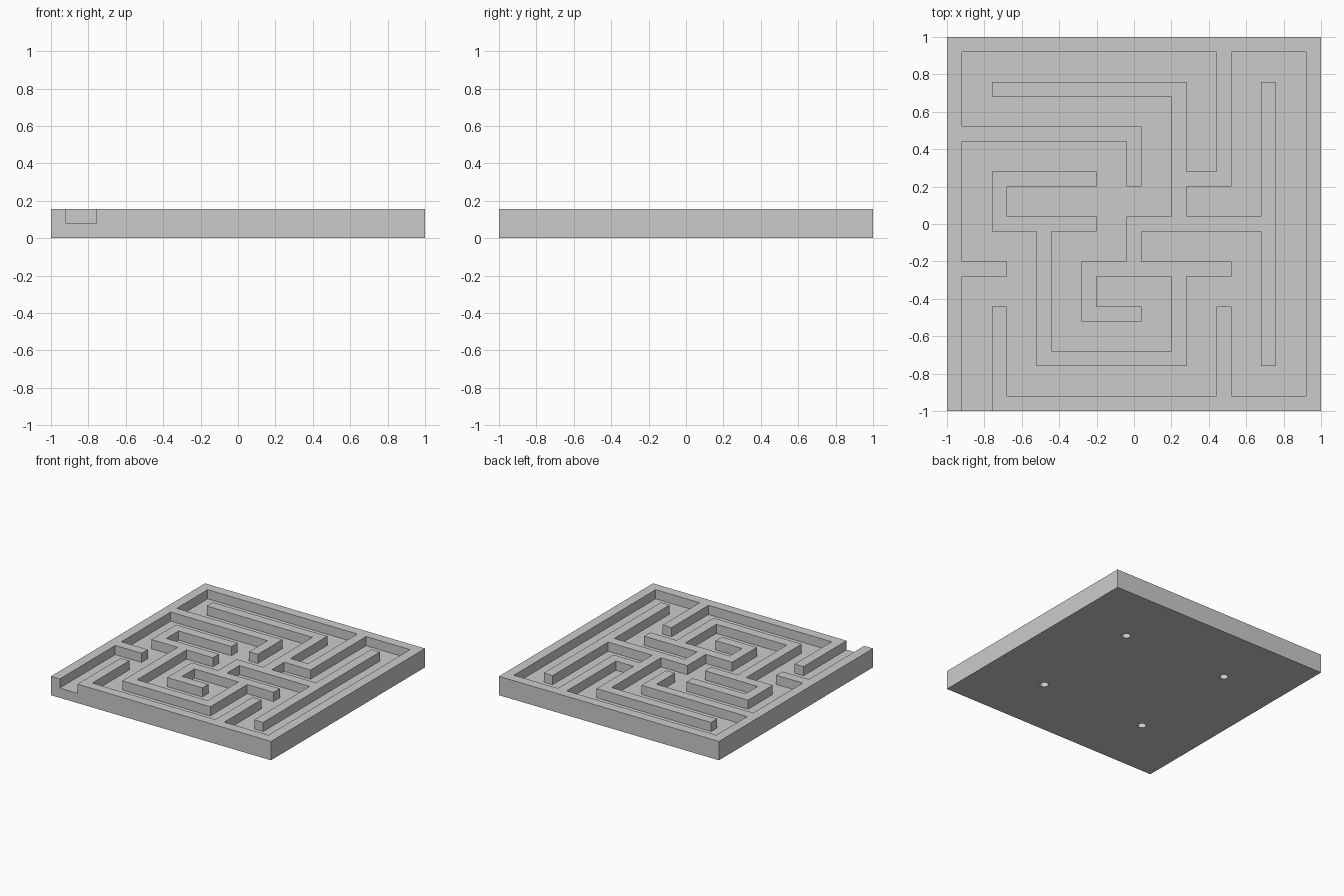
import bpy
import bmesh

if "Cube" in bpy.data.objects:
    bpy.data.objects.remove(bpy.data.objects["Cube"], do_unlink=True)

PITCH, HALF_WALL = 0.24, 0.04
FLOOR, TOP = 0.08, 0.155

# Wall centrelines as runs of grid nodes: (column, row), counted from front right
WALLS = [
    [(0, 0), (0, 8), (8, 8), (8, 0), (1, 0), (1, 2)],   # rim with entrance gap
    [(0, 6), (4, 6), (4, 5)],
    [(1, 7), (5, 7), (5, 4)],
    [(5, 5), (6, 5), (6, 8)],
    [(4, 3), (4, 4), (7, 4)],
    [(7, 1), (7, 7)],
    [(6, 3), (3, 3), (3, 2), (4, 2)],
    [(5, 3), (5, 1), (2, 1), (2, 4)],
    [(3, 4), (1, 4), (1, 5), (3, 5)],
    [(0, 3), (1, 3)],
    [(6, 0), (6, 2)],
]


def wall_cells():
    """Cells of the fine grid (posts and gaps alternating) covered by walls."""
    cells = set()
    for run in WALLS:
        for (a, b), (c, d) in zip(run, run[1:]):
            for i in range(2 * min(a, c), 2 * max(a, c) + 1):
                for j in range(2 * min(b, d), 2 * max(b, d) + 1):
                    cells.add((i, j))
    return cells


def extrude_up(bm, faces, height):
    result = bmesh.ops.extrude_face_region(bm, geom=faces)["geom"]
    verts = [g for g in result if isinstance(g, bmesh.types.BMVert)]
    bmesh.ops.translate(bm, verts=verts, vec=(0, 0, height))
    return [g for g in result if isinstance(g, bmesh.types.BMFace)]


# Grey plastic
grey = bpy.data.materials.new("grey_plastic")
grey.use_nodes = True
colour = (0.6, 0.6, 0.6, 1)
grey.diffuse_color = colour
grey.node_tree.nodes["Principled BSDF"].inputs["Base Color"].default_value = colour

# Slab with raised maze walls
lines = [-1 + PITCH * (k // 2) + 2 * HALF_WALL * (k % 2) for k in range(18)]
bm = bmesh.new()
verts = [[bm.verts.new((x, y, 0)) for y in lines] for x in lines]
for i in range(17):
    for j in range(17):
        bm.faces.new((verts[i][j], verts[i + 1][j],
                      verts[i + 1][j + 1], verts[i][j + 1]))
floor_faces = extrude_up(bm, bm.faces[:], FLOOR)

cells = wall_cells()


def cell_of(face):
    c = face.calc_center_median()
    i = sum(c.x > x for x in lines) - 1
    j = sum(c.y > y for y in lines) - 1
    return i, j


extrude_up(bm, [f for f in floor_faces if cell_of(f) in cells], TOP - FLOOR)
bmesh.ops.recalc_face_normals(bm, faces=bm.faces[:])
bmesh.ops.dissolve_limit(bm, angle_limit=0.01, verts=bm.verts[:], edges=bm.edges[:])
mesh = bpy.data.meshes.new("maze_board")
bm.to_mesh(mesh)
bm.free()
mesh.materials.append(grey)
board = bpy.data.objects.new("maze_board", mesh)
bpy.context.collection.objects.link(board)

# Four blind round sockets in the underside
bm = bmesh.new()
for x in (-0.48, 0.48):
    for y in (-0.48, 0.48):
        made = bmesh.ops.create_cone(bm, cap_ends=True, segments=24,
                                     radius1=0.032, radius2=0.032, depth=0.1)
        bmesh.ops.translate(bm, verts=made["verts"], vec=(x, y, 0))
cutter_mesh = bpy.data.meshes.new("socket_cutter")
bm.to_mesh(cutter_mesh)
bm.free()
cutter_mesh.materials.append(grey)
cutter = bpy.data.objects.new("socket_cutter", cutter_mesh)
cutter.hide_render = True
bpy.context.collection.objects.link(cutter)

cut = board.modifiers.new("sockets", "BOOLEAN")
cut.operation = "DIFFERENCE"
cut.solver = "EXACT"
cut.object = cutter
bpy.context.view_layer.objects.active = board
board.select_set(True)
bpy.ops.object.modifier_apply(modifier=cut.name)
bpy.data.objects.remove(cutter, do_unlink=True)
